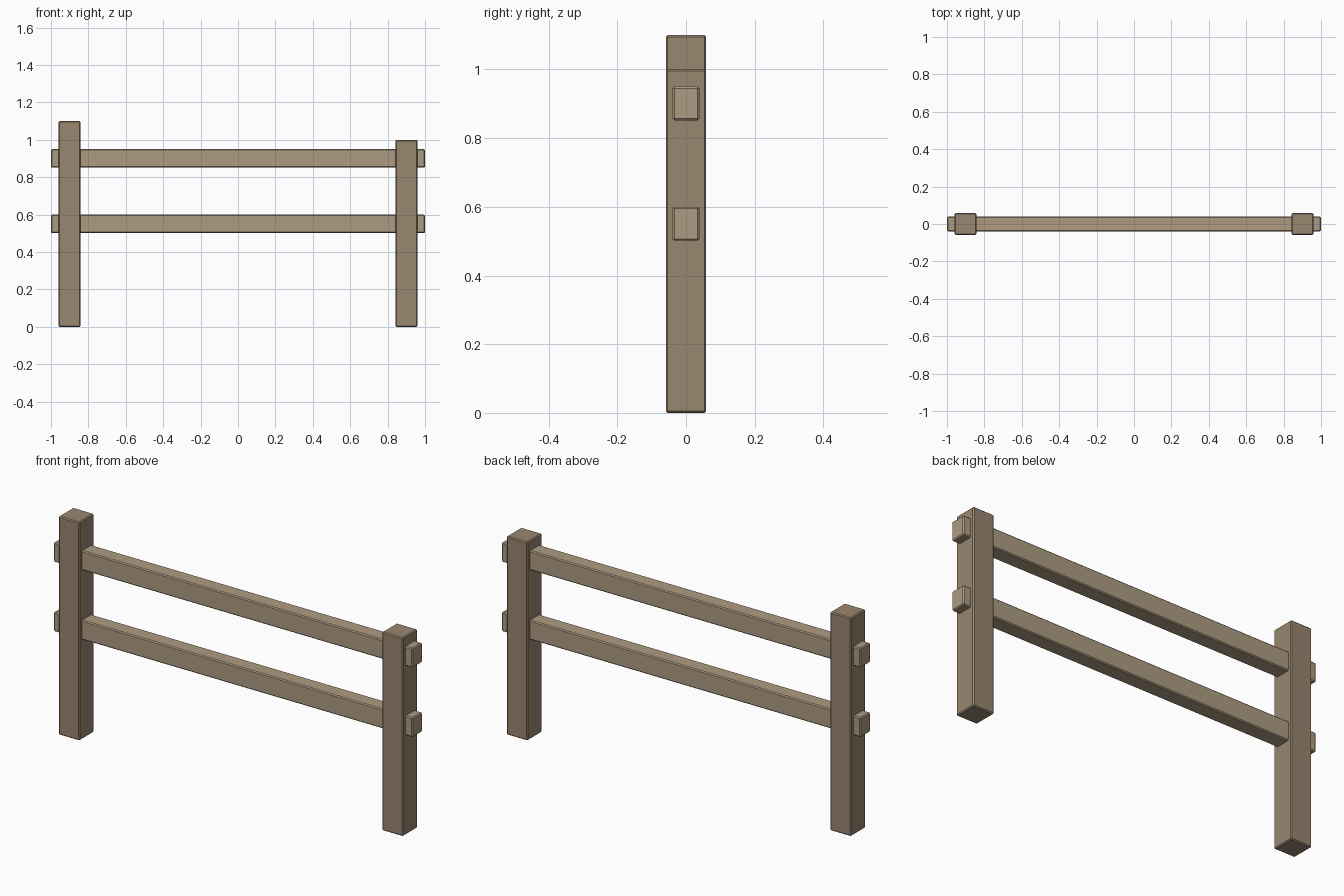
import bpy

if "Cube" in bpy.data.objects:
    bpy.data.objects.remove(bpy.data.objects["Cube"])


def make_material(name, color):
    mat = bpy.data.materials.new(name)
    mat.diffuse_color = (*color, 1.0)
    mat.use_nodes = True
    mat.node_tree.nodes["Principled BSDF"].inputs["Base Color"].default_value = mat.diffuse_color
    return mat


def beam(name, size, center, mat):
    """Box with lightly chamfered edges."""
    bpy.ops.mesh.primitive_cube_add(size=1, location=center)
    obj = bpy.context.object
    obj.name = name
    obj.scale = size
    bpy.ops.object.transform_apply(location=False, rotation=False, scale=True)
    bevel = obj.modifiers.new("chamfer", 'BEVEL')
    bevel.width = 0.005
    bevel.segments = 1
    obj.data.materials.append(mat)
    return obj


post_wood = make_material("post_wood", (0.32, 0.24, 0.16))
rail_wood = make_material("rail_wood", (0.42, 0.33, 0.22))

# Upright posts, the left one taller
POST = 0.117
for name, x, height in (("left_post", -0.901, 1.1), ("right_post", 0.901, 1.0)):
    beam(name, (POST, POST, height), (x, 0, height / 2), post_wood)

# Horizontal rails passing through both posts
for name, z in (("lower_rail", 0.551), ("upper_rail", 0.901)):
    beam(name, (2.0, 0.078, 0.098), (0, 0, z), rail_wood)
